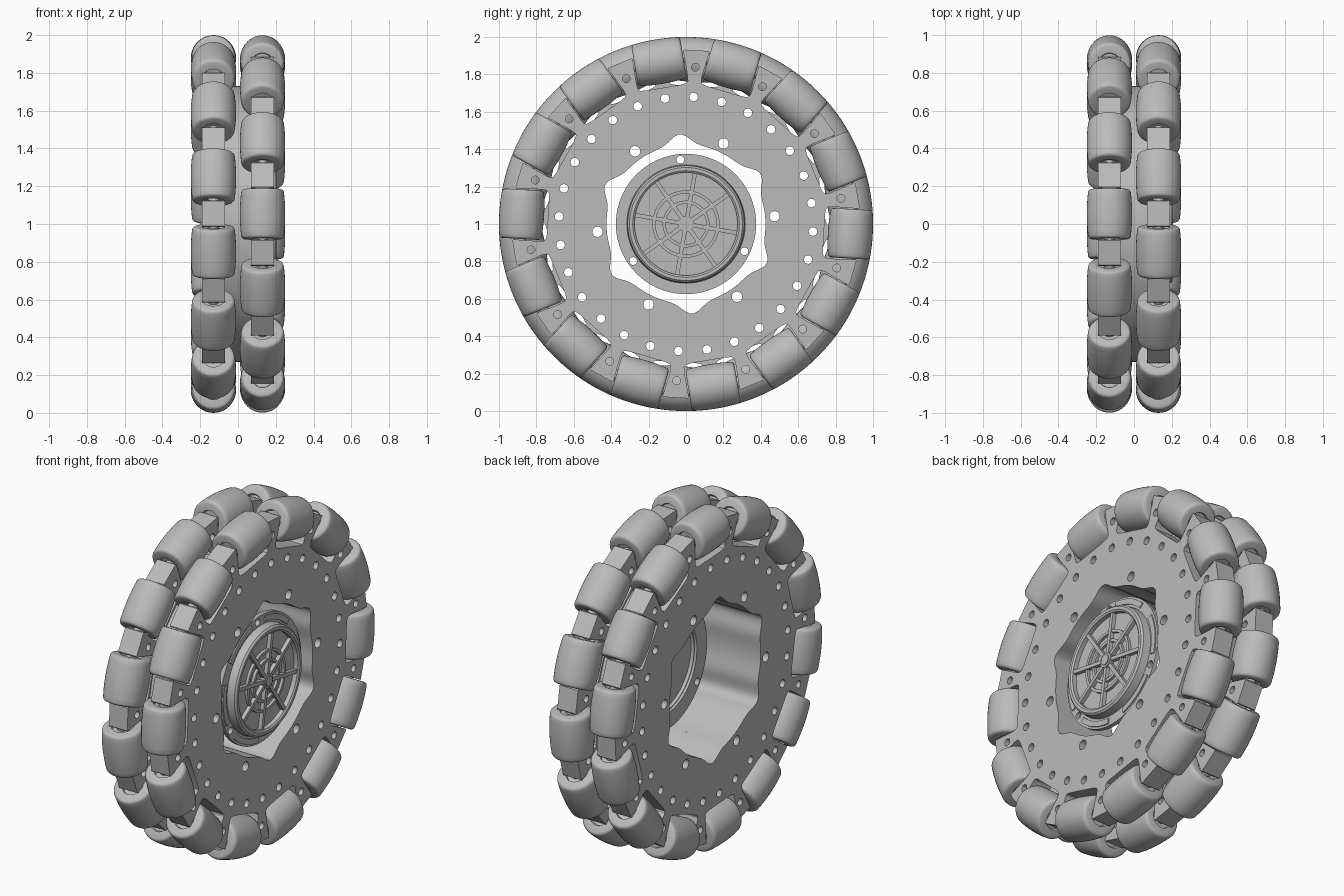
import bpy, bmesh
from math import sin, cos, pi, radians, sqrt, exp
from mathutils import Matrix, Vector

cube = bpy.data.objects.get("Cube")
if cube:
    bpy.data.objects.remove(cube)

grey = bpy.data.materials.new("plain grey")
grey.use_nodes = True
grey.diffuse_color = (0.5, 0.5, 0.5, 1)
grey.node_tree.nodes["Principled BSDF"].inputs["Base Color"].default_value = (0.5, 0.5, 0.5, 1)

N = 14                      # rollers per row
STEP = 2 * pi / N
SPOKE0 = radians(86.6)      # first arm of the +x row
CENTRE = Vector((0, 0, 1))
# local X, Y, Z -> world Y, Z, X, so that drawn shapes face +x
FACE = Matrix(((0, 0, 1, 0), (1, 0, 0, 0), (0, 1, 0, 0), (0, 0, 0, 1)))


def polar(r, a):
    return (r * cos(a), r * sin(a))


def circle(r, n, c=(0, 0)):
    return [(c[0] + r * cos(2 * pi * i / n), c[1] + r * sin(2 * pi * i / n)) for i in range(n)]


def holes(count, ring, r, start):
    return [circle(r, 16, polar(ring, start + 2 * pi * i / count)) for i in range(count)]


def add(name, mesh, matrix):
    if not mesh.materials:
        mesh.materials.append(grey)
    ob = bpy.data.objects.new(name, mesh)
    bpy.context.collection.objects.link(ob)
    ob.matrix_world = matrix
    return ob


def smooth(ob, angle=30):
    bpy.ops.object.select_all(action='DESELECT')
    ob.select_set(True)
    bpy.context.view_layer.objects.active = ob
    bpy.ops.object.shade_smooth_by_angle(angle=radians(angle))


def plate(name, loops, x0, x1):
    """Flat plate with holes, facing along x."""
    cu = bpy.data.curves.new(name, 'CURVE')
    cu.dimensions, cu.fill_mode, cu.extrude = '2D', 'BOTH', (x1 - x0) / 2
    for loop in loops:
        sp = cu.splines.new('POLY')
        sp.points.add(len(loop) - 1)
        for p, (u, v) in zip(sp.points, loop):
            p.co = (u, v, 0, 1)
        sp.use_cyclic_u = True
    tmp = bpy.data.objects.new(name + " outline", cu)
    bpy.context.collection.objects.link(tmp)
    dg = bpy.context.evaluated_depsgraph_get()
    mesh = bpy.data.meshes.new_from_object(tmp.evaluated_get(dg))
    bpy.data.objects.remove(tmp)
    bm = bmesh.new()
    bm.from_mesh(mesh)
    bmesh.ops.remove_doubles(bm, verts=bm.verts, dist=1e-5)
    bmesh.ops.recalc_face_normals(bm, faces=bm.faces)
    bm.to_mesh(mesh)
    bm.free()
    ob = add(name, mesh, Matrix.Translation(CENTRE + Vector(((x0 + x1) / 2, 0, 0))) @ FACE)
    smooth(ob)
    return ob


def lathe(name, profile, seg):
    """Revolve (along, radius) points about local X."""
    bm = bmesh.new()
    vs = [bm.verts.new((a, 0, r)) for a, r in profile]
    es = [bm.edges.new(p) for p in zip(vs, vs[1:])]
    bmesh.ops.spin(bm, geom=vs + es, cent=(0, 0, 0), axis=(1, 0, 0), angle=2 * pi, steps=seg)
    bmesh.ops.remove_doubles(bm, verts=bm.verts, dist=1e-5)
    bmesh.ops.dissolve_degenerate(bm, edges=bm.edges, dist=1e-6)
    bmesh.ops.recalc_face_normals(bm, faces=bm.faces)
    mesh = bpy.data.meshes.new(name)
    bm.to_mesh(mesh)
    bm.free()
    return mesh


# Scalloped centre opening: six pointed lobes
opening = []
for i in range(144):
    a = 2 * pi * i / 144
    d = (a - radians(34) + pi / 6) % (pi / 3) - pi / 6
    opening.append(polar(0.425 + 0.055 * exp(-(d / 0.15) ** 2), a))
bores = [opening] + holes(28, 0.68, 0.023, SPOKE0) + holes(6, 0.475, 0.028, radians(5))


def arm_outline(start):
    """Disc outline with a flared arm between every pair of rollers."""
    half = [(0.93, 0.066), (0.925, 0.071), (0.79, 0.038), (0.765, 0.036), (0.752, 0.043), (0.742, 0.07)]
    pts = []
    for k in range(N):
        a = start + k * STEP
        for r, t in [(r, -t) for r, t in reversed(half)] + half:
            u, v = polar(r, a)
            pts.append((u - t * sin(a), v + t * cos(a)))
    return pts


# Roller: barrel that follows the rim, rounded ends with a recessed core
HALF, AXIS = 0.132, 0.88
barrel = [(s, sqrt(1 - s * s) - AXIS) for s in [-0.117 + 0.234 * i / 10 for i in range(11)]]
end = [(0.118, 0), (0.118, 0.055), (HALF, 0.06), (HALF, 0.097), (0.129, 0.105), (0.124, 0.11)]
roller_mesh = lathe("roller", [(-s, r) for s, r in end] + barrel + end[::-1], 40)
pin_mesh = lathe("axle pin", [(-0.155, 0), (-0.155, 0.03), (0.155, 0.03), (0.155, 0)], 16)

for side, x, start in (("left", 0.13, SPOKE0), ("right", -0.13, SPOKE0 + STEP / 2)):
    plate(side + " roller disc", [arm_outline(start)] + bores + holes(N, 0.84, 0.021, start),
          x - 0.06, x + 0.06)
    for k in range(N):
        a = start + (k + 0.5) * STEP
        c = CENTRE + Vector((x, AXIS * cos(a), AXIS * sin(a)))
        m = Matrix(((0, 1, 0, c.x), (-sin(a), 0, cos(a), c.y), (cos(a), 0, sin(a), c.z), (0, 0, 0, 1)))
        ob = add(f"{side} roller {k + 1}", roller_mesh, m)
        add(f"{side} axle pin {k + 1}", pin_mesh, m)
        if side == "left" and k == 0:
            smooth(ob, 40)

# Spacer joining the two discs
plate("spacer disc", [circle(0.73, 96)] + bores, -0.07, 0.07)

# Hub: flange, cup rim, web plate and spoked cover
flange_holes = holes(3, 0.345, 0.021, radians(95))
plate("hub flange", [circle(0.375, 72), circle(0.28, 72)] + flange_holes, 0.125, 0.15)
for i in range(6):
    mid = radians(65 + 60 * i)
    span = [mid + radians(-20 + 4 * j) for j in range(11)]
    plate(f"flange pad {i + 1}",
          [[polar(0.362, a) for a in span] + [polar(0.33, a) for a in reversed(span)]], 0.149, 0.157)
rim = [(0.14, 0.275), (0.14, 0.318), (0.195, 0.312), (0.205, 0.302), (0.205, 0.285), (0.198, 0.275),
       (0.14, 0.275)]
smooth(add("hub rim", lathe("hub rim", rim, 72), Matrix.Translation(CENTRE)))
plate("hub web", [circle(0.285, 72)], 0.16, 0.172)
for label, r in (("outer", 0.18), ("inner", 0.125)):
    plate(f"{label} cover ring", [circle(r, 56), circle(r - 0.017, 56)], 0.17, 0.188)
plate("hub boss", [circle(0.042, 32)], 0.17, 0.2)
plate("boss cap", [circle(0.03, 32)], 0.199, 0.206)
for i in range(8):
    a = radians(80 + 45 * i)
    bar = [(0.035, -0.011), (0.28, -0.011), (0.28, 0.011), (0.035, 0.011)]
    plate(f"cover spoke {i + 1}",
          [[(u * cos(a) - v * sin(a), u * sin(a) + v * cos(a)) for u, v in bar]], 0.17, 0.195)
